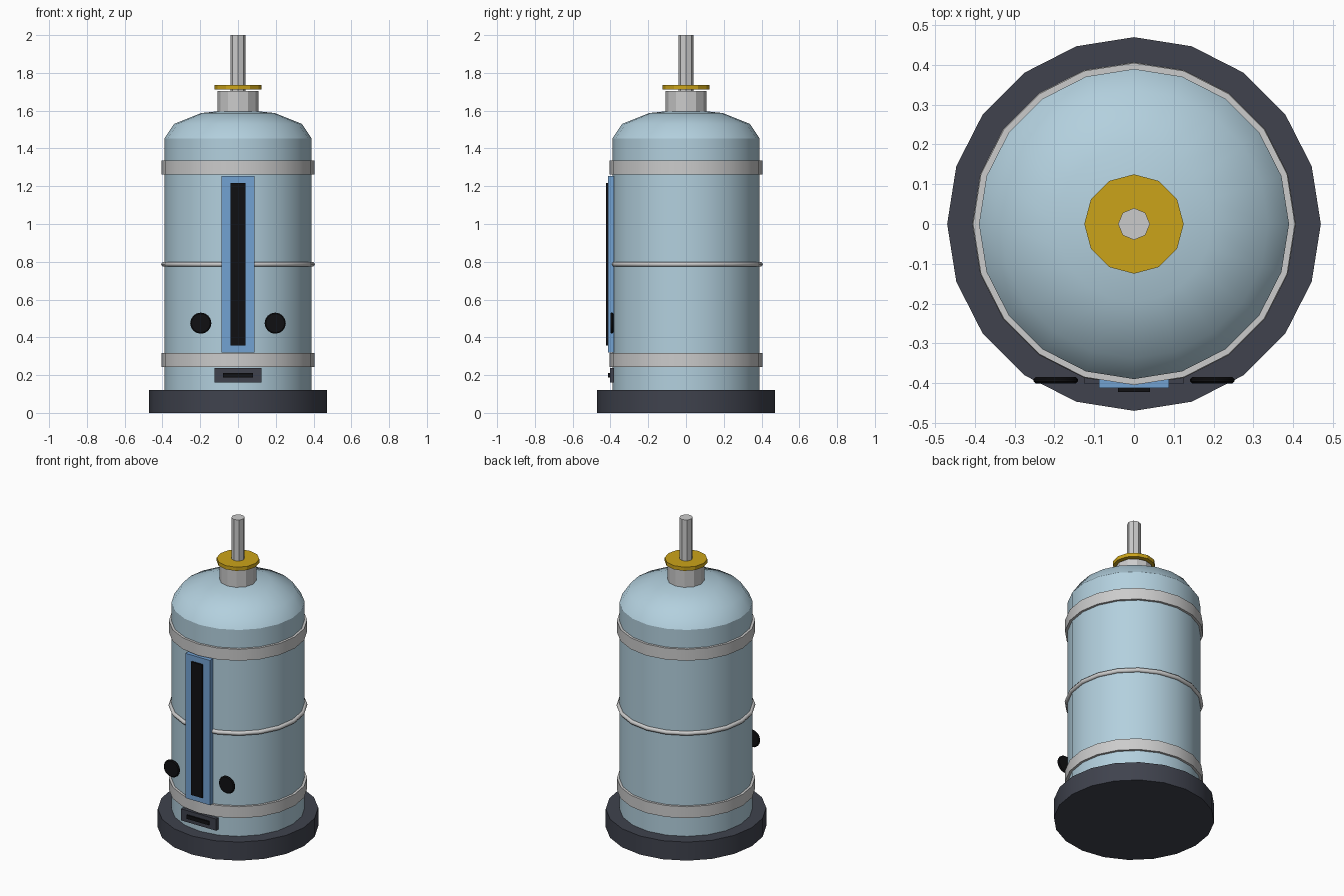
import bpy, bmesh
from math import sin, cos, pi, radians
from mathutils import Matrix

if "Cube" in bpy.data.objects:
    bpy.data.objects.remove(bpy.data.objects["Cube"])


def paint(name, rgb):
    m = bpy.data.materials.new(name)
    m.diffuse_color = (*rgb, 1)
    m.use_nodes = True
    m.node_tree.nodes["Principled BSDF"].inputs["Base Color"].default_value = m.diffuse_color
    return m


SKY = paint("pale_blue", (0.45, 0.63, 0.73))
BLUE = paint("panel_blue", (0.17, 0.36, 0.65))
DARK = paint("dark_slate", (0.05, 0.055, 0.075))
BLACK = paint("black", (0.005, 0.005, 0.006))
GOLD = paint("gold", (0.60, 0.37, 0.01))


def finish(name, bm, mat=None, smooth=0):
    bmesh.ops.recalc_face_normals(bm, faces=bm.faces)
    me = bpy.data.meshes.new(name)
    bm.to_mesh(me)
    bm.free()
    ob = bpy.data.objects.new(name, me)
    bpy.context.collection.objects.link(ob)
    if mat:
        me.materials.append(mat)
    if smooth:
        bpy.ops.object.select_all(action='DESELECT')
        ob.select_set(True)
        bpy.context.view_layer.objects.active = ob
        bpy.ops.object.shade_smooth_by_angle(angle=radians(smooth))
    return ob


def lathe(name, profile, sides, mat=None, smooth=25, matrix=None, closed=False):
    """Spin (radius, z) points about z; end caps are added unless closed."""
    bm = bmesh.new()
    rings = []
    for r, z in profile:
        if r == 0:
            rings.append([bm.verts.new((0, 0, z))] * sides)
        else:
            rings.append([bm.verts.new((r * cos(2 * pi * i / sides),
                                        r * sin(2 * pi * i / sides), z))
                          for i in range(sides)])
    pairs = list(zip(rings, rings[1:]))
    if closed:
        pairs.append((rings[-1], rings[0]))
    for a, b in pairs:
        for i in range(sides):
            j = (i + 1) % sides
            bm.faces.new(list(dict.fromkeys((a[i], a[j], b[j], b[i]))))
    if not closed:
        for ring in (rings[0], rings[-1]):
            if ring[0] is not ring[1]:
                bm.faces.new(ring)
    if matrix:
        bm.transform(matrix)
    return finish(name, bm, mat, smooth)


def drum(name, r, z0, z1, sides, mat=None):
    return lathe(name, [(r, z0), (r, z1)], sides, mat)


def box(name, x, y0, y1, z0, z1, mat):
    bm = bmesh.new()
    bmesh.ops.create_cube(bm, size=1)
    bm.transform(Matrix.Translation((0, (y0 + y1) / 2, (z0 + z1) / 2))
                 @ Matrix.Diagonal((2 * x, y1 - y0, z1 - z0, 1)))
    return finish(name, bm, mat)


# Base and tank
drum("base", 0.47, 0, 0.12, 20, DARK)
drum("tank_body", 0.39, 0.12, 1.453, 20, SKY)
lathe("tank_dome", [(0.39 * cos(a * pi / 6), 1.453 + 0.155 * sin(a * pi / 6))
                    for a in range(3)] + [(0, 1.608)], 20, SKY, 50)

# Straps and middle ring
drum("lower_band", 0.405, 0.244, 0.318, 20)
drum("upper_band", 0.405, 1.261, 1.335, 20)
lathe("middle_ring", [(0.393 + 0.014 * cos(i * pi / 3), 0.787 + 0.014 * sin(i * pi / 3))
                      for i in range(6)], 20, None, 62, closed=True)

# Neck, flange and rod on top
drum("neck", 0.108, 1.55, 1.704, 12)
drum("flange", 0.125, 1.711, 1.735, 12, GOLD)
drum("rod", 0.04, 1.6, 2.0, 8)

# Front gauge panel and label plate
box("gauge_panel", 0.088, -0.412, -0.38, 0.32, 1.255, BLUE)
box("gauge_slot", 0.04, -0.423, -0.405, 0.357, 1.217, BLACK)
box("outlet_plate", 0.125, -0.403, -0.38, 0.162, 0.237, DARK)
box("outlet_slot", 0.08, -0.412, -0.395, 0.188, 0.212, BLACK)

# Pair of knobs facing the front
for side, x in (("left", -0.197), ("right", 0.197)):
    lathe(side + "_knob", [(0.05, -0.008), (0.056, -0.003), (0.056, 0.003), (0.05, 0.008)],
          16, BLACK, matrix=Matrix.Translation((x, -0.393, 0.475))
          @ Matrix.Rotation(pi / 2, 4, 'X'))
